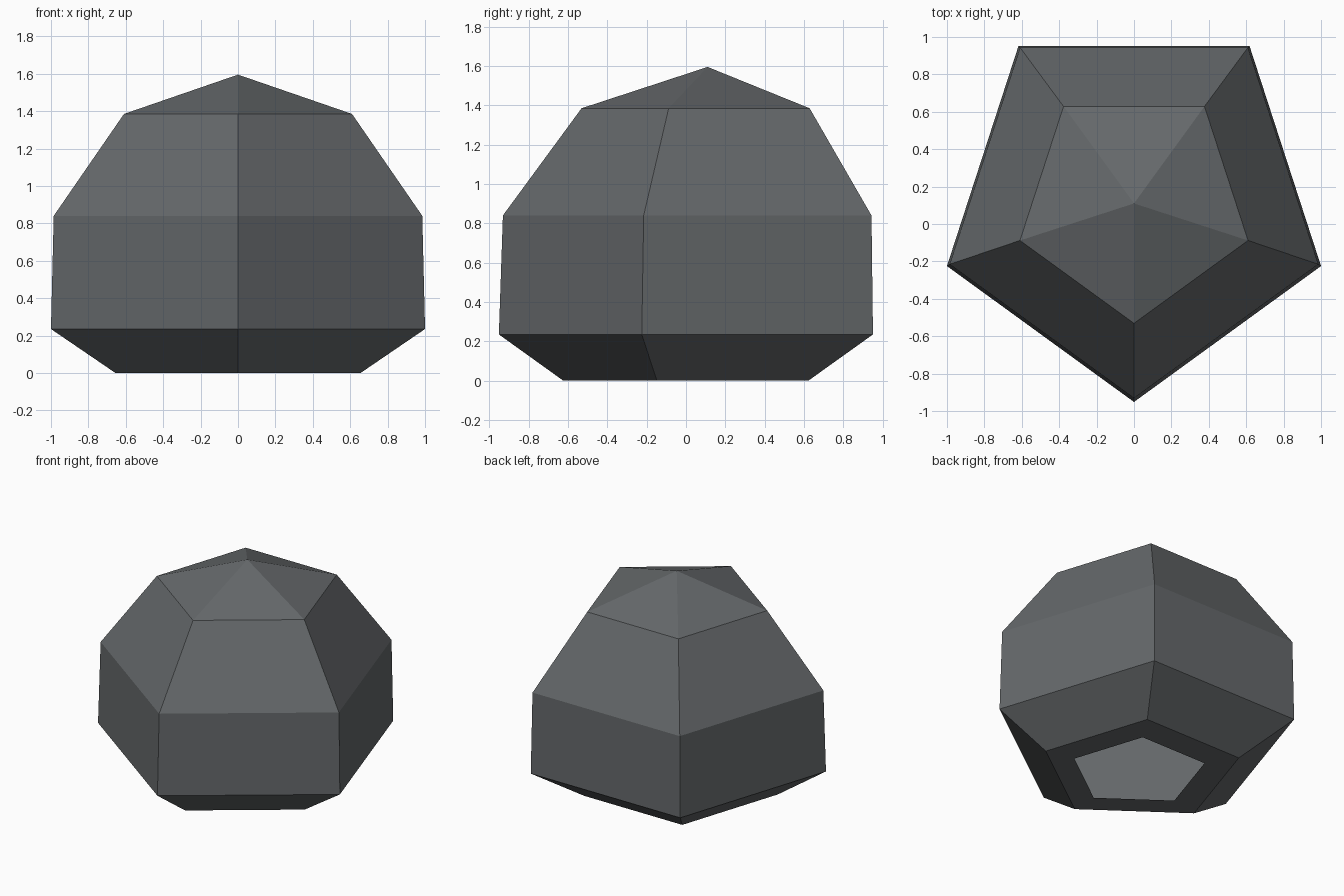
import bpy, bmesh, math

if "Cube" in bpy.data.objects:
    bpy.data.objects.remove(bpy.data.objects["Cube"])

stone = bpy.data.materials.new("slate grey")
stone.diffuse_color = (0.13, 0.14, 0.146, 1)
stone.use_nodes = True
stone.node_tree.nodes["Principled BSDF"].inputs["Base Color"].default_value = stone.diffuse_color

SIDES = 5
# Profile rings from the open bottom rim upward: radius, centre y, height
RINGS = [
    (0.465, 0.041, 0.0),
    (0.689, 0.065, 0.0),
    (1.0515, 0.10, 0.235),
    (1.036, 0.105, 0.84),
    (0.641, 0.11, 1.385),
]
APEX = (0, 0.11, 1.595)


def add_ring(bm, radius, cy, z):
    """Pentagon with one corner pointing to the front."""
    angles = [math.tau * i / SIDES - math.pi / 2 for i in range(SIDES)]
    return [bm.verts.new((radius * math.cos(a), cy + radius * math.sin(a), z))
            for a in angles]


# Hollow faceted shell, open through the underside
bm = bmesh.new()
rings = [add_ring(bm, *r) for r in RINGS]
for low, high in zip(rings, rings[1:]):
    for i in range(SIDES):
        j = (i + 1) % SIDES
        bm.faces.new((low[i], low[j], high[j], high[i]))

# Pointed cap
tip = bm.verts.new(APEX)
for i in range(SIDES):
    bm.faces.new((rings[-1][i], rings[-1][(i + 1) % SIDES], tip))

mesh = bpy.data.meshes.new("faceted_shell")
bm.to_mesh(mesh)
bm.free()
mesh.materials.append(stone)
shell = bpy.data.objects.new("faceted_shell", mesh)
bpy.context.collection.objects.link(shell)
